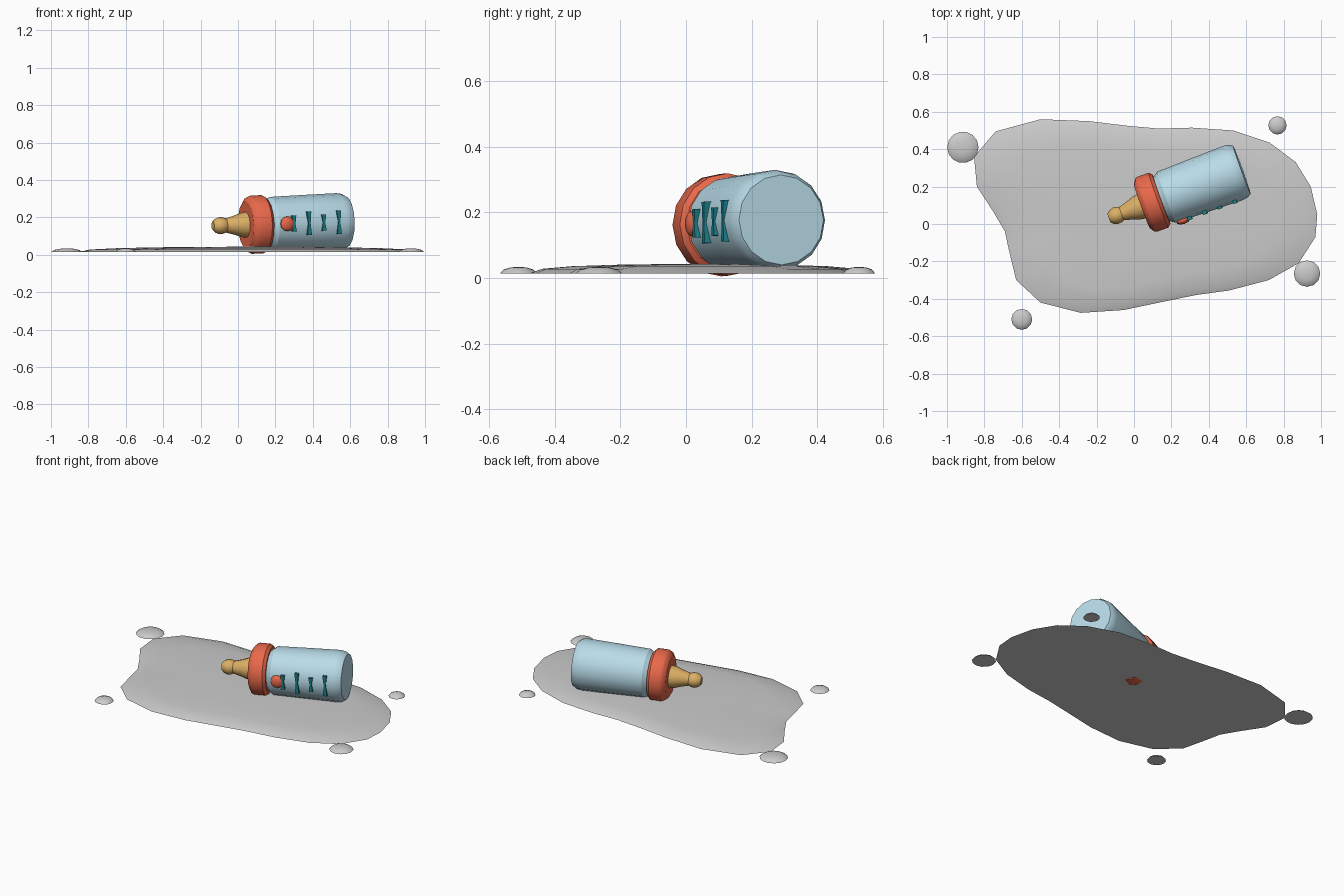
import bpy, bmesh
from math import sin, cos, pi, radians
from mathutils import Matrix, Vector

if "Cube" in bpy.data.objects:
    bpy.data.objects.remove(bpy.data.objects["Cube"])

# Bottle frame: local X runs along the bottle, origin at the centre of its base
BOTTLE = (Matrix.Translation((0.577, 0.29, 0.177))
          @ Matrix.Rotation(radians(20), 4, 'Z')
          @ Matrix.Rotation(radians(-1.7), 4, 'Y'))


def material(name, rgb):
    m = bpy.data.materials.new(name)
    m.diffuse_color = (*rgb, 1)
    m.use_nodes = True
    m.node_tree.nodes["Principled BSDF"].inputs["Base Color"].default_value = m.diffuse_color
    return m


BLUE = material("pale_blue", (0.48, 0.71, 0.81))
RED = material("coral", (0.82, 0.14, 0.07))
TAN = material("tan", (0.72, 0.43, 0.13))
TEAL = material("teal", (0.01, 0.22, 0.26))


def finish(name, bm, mat=None, matrix=None, smooth=None):
    bmesh.ops.recalc_face_normals(bm, faces=bm.faces)
    if matrix:
        bm.transform(matrix)
    me = bpy.data.meshes.new(name)
    bm.to_mesh(me)
    bm.free()
    ob = bpy.data.objects.new(name, me)
    bpy.context.collection.objects.link(ob)
    if mat:
        me.materials.append(mat)
    if smooth:
        bpy.ops.object.select_all(action='DESELECT')
        ob.select_set(True)
        bpy.context.view_layer.objects.active = ob
        bpy.ops.object.shade_smooth_by_angle(angle=radians(smooth))
    return ob


def loft(rings):
    """Skin a list of point rings and cap both ends."""
    bm = bmesh.new()
    vs = [[bm.verts.new(p) for p in ring] for ring in rings]
    n = len(vs[0])
    for a, b in zip(vs, vs[1:]):
        for i in range(n):
            j = (i + 1) % n
            bm.faces.new((a[i], a[j], b[j], b[i]))
    bm.faces.new(vs[0])
    bm.faces.new(vs[-1])
    return bm


def lathe(name, profile, mat, sides=16):
    """Turn (distance along bottle, radius) points around the bottle axis."""
    rings = [[(s, r * cos(2 * pi * i / sides), r * sin(2 * pi * i / sides))
              for i in range(sides)] for s, r in profile]
    return finish(name, loft(rings), mat, BOTTLE, 32)


# Bottle: body, screw collar and teat
lathe("bottle_body", [(-0.49, 0.115), (-0.455, 0.127), (-0.43, 0.145), (-0.24, 0.150),
                      (-0.05, 0.154), (-0.02, 0.149), (0, 0.137)], BLUE)
lathe("collar", [(-0.57, 0.125), (-0.553, 0.15), (-0.54, 0.156),
                 (-0.475, 0.156), (-0.458, 0.14)], RED)
lathe("teat", [(-0.757, 0.024), (-0.742, 0.038), (-0.72, 0.046), (-0.70, 0.044),
               (-0.685, 0.038), (-0.64, 0.050), (-0.60, 0.064), (-0.55, 0.072)], TAN, 12)

# Measuring marks: flat hourglass strips on the front side of the body
for k, (s, half) in enumerate([(-0.35, 0.043), (-0.264, 0.063), (-0.18, 0.043), (-0.094, 0.063)]):
    rings = []
    for z, w in [(-half, 0.012), (0, 0.006), (half, 0.012)]:
        rings.append([(s - w, -0.157, z), (s + w, -0.157, z),
                      (s + w, -0.136, z), (s - w, -0.136, z)])
    finish(f"measuring_mark_{k + 1}", loft(rings), TEAL, BOTTLE)

# Round badge
bm = bmesh.new()
bmesh.ops.create_uvsphere(bm, u_segments=10, v_segments=6, radius=0.04)
finish("round_badge", bm, RED, BOTTLE @ Matrix.Translation((-0.387, -0.147, 0))
       @ Matrix.Diagonal((1, 0.5, 1, 1)), 40)

# Puddle: hand-drawn outline, lofted inward to a low dome
OUTLINE = [(0.98, 0.05), (0.97, -0.07), (0.88, -0.21), (0.72, -0.30), (0.51, -0.355),
           (0.33, -0.38), (0.135, -0.42), (-0.055, -0.46), (-0.285, -0.475), (-0.5, -0.42),
           (-0.63, -0.30), (-0.67, -0.135), (-0.69, -0.04), (-0.755, 0.07), (-0.84, 0.20),
           (-0.855, 0.36), (-0.74, 0.495), (-0.5, 0.56), (-0.24, 0.55), (-0.035, 0.525),
           (0.135, 0.51), (0.31, 0.515), (0.53, 0.50), (0.725, 0.435), (0.865, 0.33),
           (0.945, 0.20)]
CX, CY = 0.05, 0.04
rings = [[(CX + (x - CX) * f, CY + (y - CY) * f, z) for x, y in OUTLINE]
         for f, z in [(1, 0.014), (0.93, 0.028), (0.75, 0.036), (0.45, 0.041), (0.1, 0.043)]]
finish("puddle", loft(rings), smooth=40)

# Stray droplets
for k, (x, y, r, sides) in enumerate([(-0.915, 0.41, 0.084, 14), (0.925, -0.265, 0.071, 12),
                                      (-0.6, -0.51, 0.056, 12), (0.767, 0.527, 0.049, 12)]):
    rings = [[(x + r * f * cos(2 * pi * i / sides), y + r * f * sin(2 * pi * i / sides), z)
              for i in range(sides)]
             for f, z in [(1, 0.014), (0.8, 0.026), (0.45, 0.032), (0.1, 0.034)]]
    finish(f"droplet_{k + 1}", loft(rings), smooth=40)
